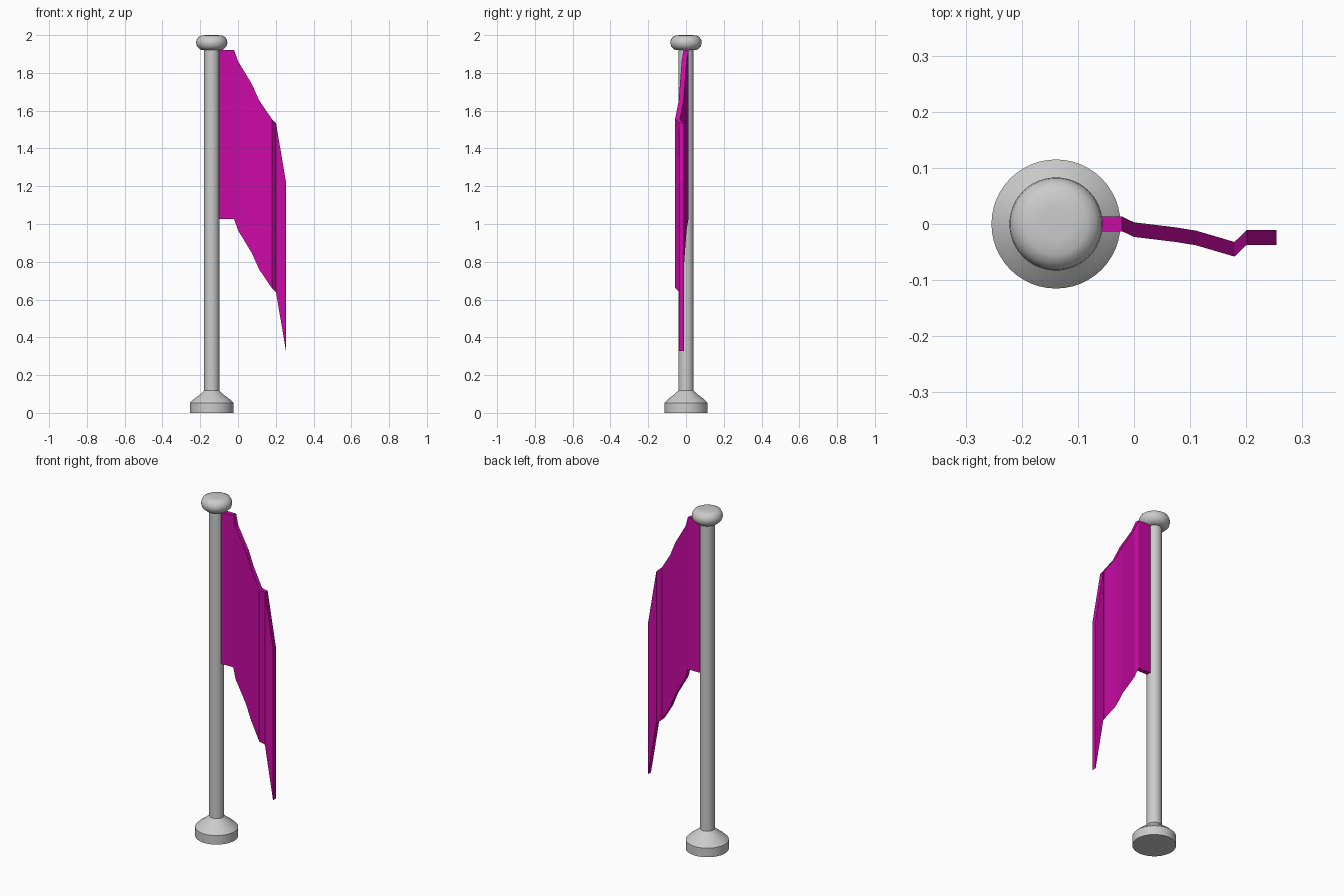
import bpy, bmesh, math

if "Cube" in bpy.data.objects:
    bpy.data.objects.remove(bpy.data.objects["Cube"])

POLE_X = -0.139


def finish(bm, name):
    bmesh.ops.recalc_face_normals(bm, faces=bm.faces[:])
    mesh = bpy.data.meshes.new(name)
    bm.to_mesh(mesh)
    bm.free()
    obj = bpy.data.objects.new(name, mesh)
    bpy.context.collection.objects.link(obj)
    return obj


def lathe(name, profile, segments=48):
    """Turn a (radius, z) profile about the pole axis and cap both ends."""
    bm = bmesh.new()
    rings = []
    for r, z in profile:
        rings.append([bm.verts.new((POLE_X + r * math.cos(2 * math.pi * i / segments),
                                    r * math.sin(2 * math.pi * i / segments), z))
                      for i in range(segments)])
    for a, b in zip(rings, rings[1:]):
        for i in range(segments):
            j = (i + 1) % segments
            bm.faces.new((a[i], a[j], b[j], b[i]))
    bm.faces.new(rings[0][::-1])
    bm.faces.new(rings[-1])
    obj = finish(bm, name)
    bpy.ops.object.select_all(action='DESELECT')
    obj.select_set(True)
    bpy.context.view_layer.objects.active = obj
    bpy.ops.object.shade_smooth_by_angle(angle=math.radians(35))
    return obj


# Pole with flared foot
lathe("pole_and_base", [(0.115, 0), (0.115, 0.053), (0.095, 0.073), (0.06, 0.099),
                        (0.04, 0.118), (0.04, 1.93)])

# Rounded cap
lathe("pole_cap", [(0.04, 1.92), (0.06, 1.923), (0.078, 1.94), (0.083, 1.958), (0.081, 1.973),
                   (0.072, 1.989), (0.055, 1.998), (0.03, 2.0), (0.005, 2.0)])

# Hanging flag: folds as (x, y, top z)
folds = [(-0.12, 0, 1.922), (-0.021, 0, 1.922), (0, -0.01, 1.862), (0.074, -0.019, 1.74),
         (0.111, -0.025, 1.656), (0.179, -0.045, 1.556), (0.201, -0.024, 1.535),
         (0.254, -0.024, 1.222)]
HEIGHT, HALF = 0.895, 0.013
bm = bmesh.new()
sections = [[bm.verts.new((x, y + dy, z + dz)) for dy, dz in
             ((-HALF, 0), (HALF, 0), (HALF, -HEIGHT), (-HALF, -HEIGHT))]
            for x, y, z in folds]
for a, b in zip(sections, sections[1:]):
    for i in range(4):
        j = (i + 1) % 4
        bm.faces.new((a[i], a[j], b[j], b[i]))
bm.faces.new(sections[0])
bm.faces.new(sections[-1])
flag = finish(bm, "flag")

# Magenta cloth
cloth = bpy.data.materials.new("magenta_cloth")
cloth.diffuse_color = (0.6, 0.003, 0.38, 1)
cloth.use_nodes = True
cloth.node_tree.nodes["Principled BSDF"].inputs["Base Color"].default_value = cloth.diffuse_color
flag.data.materials.append(cloth)
